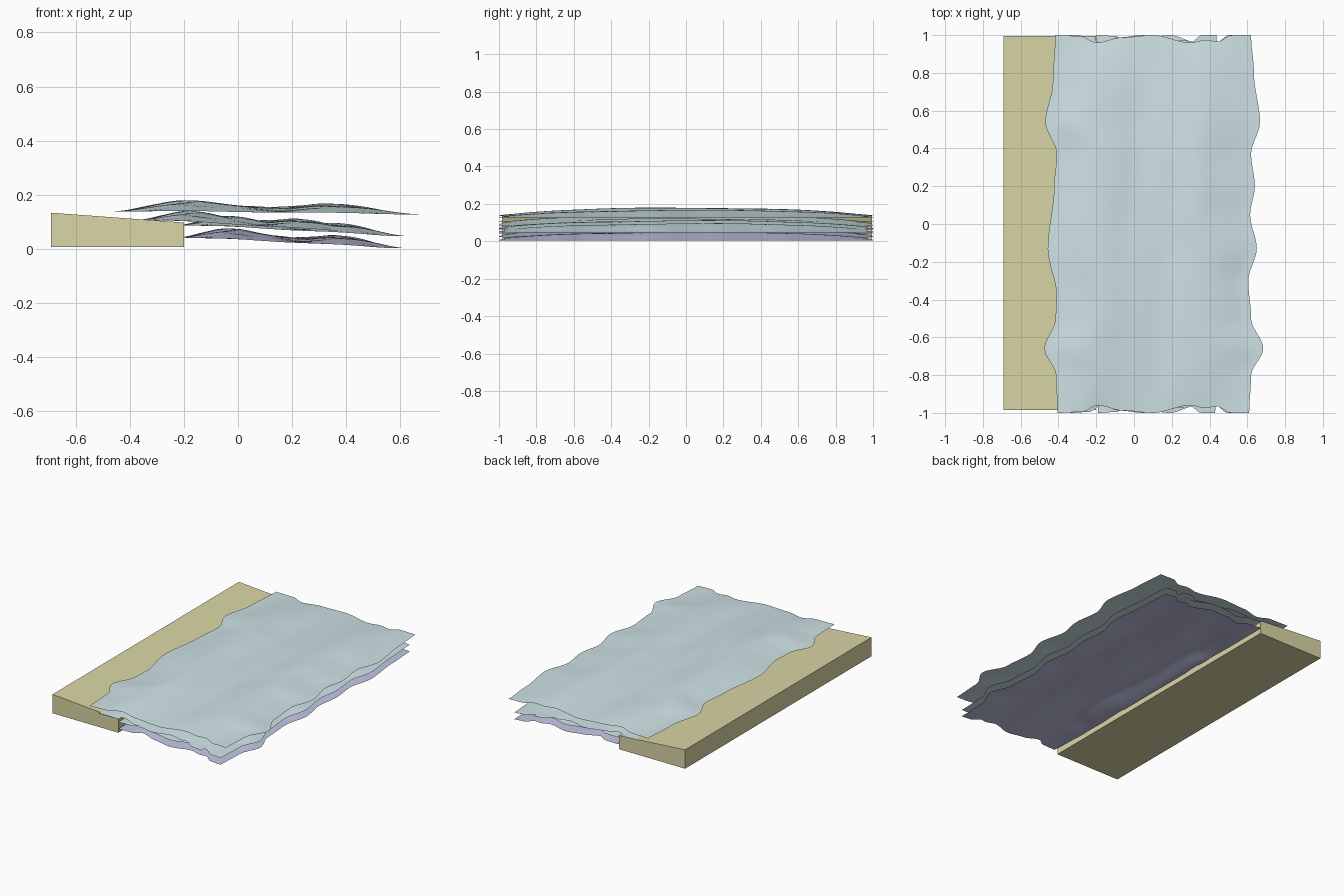
import bpy, bmesh, math

if "Cube" in bpy.data.objects:
    bpy.data.objects.remove(bpy.data.objects["Cube"])

def material(name, c):
    m = bpy.data.materials.new(name)
    m.diffuse_color = (*c, 1)
    m.use_nodes = True
    m.node_tree.nodes["Principled BSDF"].inputs["Base Color"].default_value = m.diffuse_color
    return m

CLOTH = material("pale_blue", (0.62, 0.76, 0.79))
UNDER = material("lavender", (0.53, 0.55, 0.76))
WOOD = material("straw", (0.70, 0.68, 0.38))

def curve(pts, t):
    # eased interpolation through key points
    for (a, p), (b, q) in zip(pts, pts[1:]):
        if t <= b:
            k = (t - a) / (b - a)
            return p + (q - p) * k * k * (3 - 2 * k)
    return pts[-1][1]

# outward bulge of the side edges along y, and crosswise fold profile
LEFT = [(-1, 0), (-.8, .008), (-.66, .07), (-.5, .01), (-.38, .005), (-.13, .052),
        (.2, .018), (.37, .004), (.54, .065), (.75, .025), (1, .012)]
RIGHT = [(-1, 0), (-.8, .01), (-.66, .075), (-.5, .01), (-.3, -.005), (-.13, .04),
         (.05, .005), (.2, .03), (.37, .01), (.54, .057), (.8, .025), (1, .01)]
FOLD = [(0, 0), (.22, .043), (.5, .018), (.74, .036), (1, 0)]
END = [(0, 0), (.13, .005), (.21, .04), (.34, .012), (.5, 0), (.69, .04),
       (.77, .025), (.83, .035), (.9, 0), (1, 0)]

def sheet(name, x0, x1, z0, z1, mat):
    nu, nv = 44, 90
    s = (x1 - x0) / 1.02
    bm = bmesh.new()
    rows = []
    for j in range(nv + 1):
        v = -1 + 2 * j / nv
        xl = x0 - s * curve(LEFT, v)
        xr = x1 + s * curve(RIGHT, v)
        arch = 0.1 + 0.9 * (1 - abs(v) ** 2.6)
        row = []
        for i in range(nu + 1):
            u = i / nu
            # wrinkles run mainly along y and vanish at the sides
            w = (.003 * math.sin(17 * u + 3 * v) * math.sin(5 * v + 4 * u)
                 + .002 * math.sin(29 * u - 2 * v)) * math.sin(math.pi * u)
            z = z0 + (z1 - z0) * u + curve(FOLD, u + .03 * math.sin(4 * v) * math.sin(math.pi * u)) * arch
            y = v - math.copysign(curve(END, u) * abs(v) ** 8, v)
            row.append(bm.verts.new((xl + (xr - xl) * u, y, z + w * arch)))
        rows.append(row)
    for a, b in zip(rows, rows[1:]):
        for i in range(nu):
            bm.faces.new((a[i], a[i + 1], b[i + 1], b[i])).smooth = True
    finish(name, bm, mat)

def finish(name, bm, mat):
    me = bpy.data.meshes.new(name)
    bm.to_mesh(me)
    bm.free()
    me.materials.append(mat)
    bpy.context.collection.objects.link(bpy.data.objects.new(name, me))

# sloped block under the left edge
bm = bmesh.new()
prof = [(-.69, .007), (-.2, .007), (-.2, .098), (-.69, .134)]
front = bm.faces.new([bm.verts.new((x, -.985, z)) for x, z in prof])
ext = bmesh.ops.extrude_face_region(bm, geom=[front])
bmesh.ops.translate(bm, vec=(0, 1.98, 0),
                    verts=[g for g in ext["geom"] if isinstance(g, bmesh.types.BMVert)])
bmesh.ops.recalc_face_normals(bm, faces=bm.faces)
finish("sloped_block", bm, WOOD)

# stacked fabric layers
sheet("bottom_sheet", -.19, .57, .042, .003, UNDER)
sheet("lower_middle_sheet", -.19, .57, .088, .048, CLOTH)
sheet("upper_middle_sheet", -.335, .43, .108, .062, CLOTH)
sheet("top_sheet", -.405, .61, .139, .128, CLOTH)
